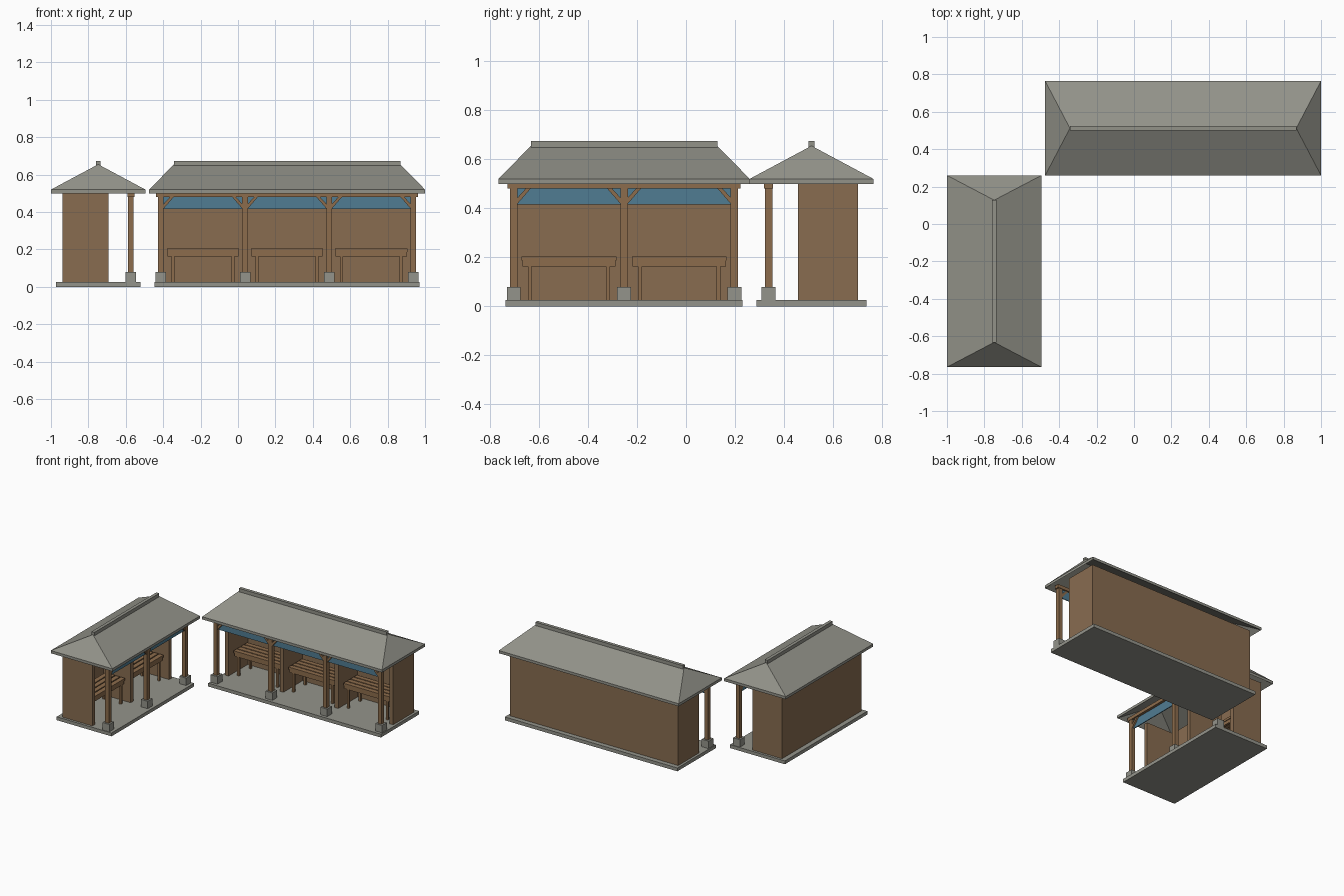
import bpy, bmesh
from mathutils import Matrix, Vector
from math import radians

if "Cube" in bpy.data.objects:
    bpy.data.objects.remove(bpy.data.objects["Cube"])


def mat(name, r, g, b):
    m = bpy.data.materials.new(name)
    lin = [((c / 255 + 0.055) / 1.055) ** 2.4 for c in (r, g, b)]
    m.diffuse_color = (*lin, 1)
    m.use_nodes = True
    m.node_tree.nodes["Principled BSDF"].inputs["Base Color"].default_value = m.diffuse_color
    return m


ROOF = mat("grey roof tile", 146, 146, 137)
STONE = mat("grey stone", 148, 148, 139)
WOOD = mat("brown timber", 140, 108, 76)
WALL = mat("brown wall boards", 136, 108, 80)
BLUE = mat("blue curtain cloth", 80, 124, 146)


def finish(bm, name, material, place):
    bmesh.ops.recalc_face_normals(bm, faces=bm.faces)
    me = bpy.data.meshes.new(name)
    bm.to_mesh(me)
    bm.free()
    me.materials.append(material)
    ob = bpy.data.objects.new(name, me)
    ob.matrix_world = place
    bpy.context.collection.objects.link(ob)


def boxes(name, material, place, spans):
    """One object made of boxes, each (x0, x1, y0, y1, z0, z1)."""
    bm = bmesh.new()
    for x0, x1, y0, y1, z0, z1 in spans:
        m = Matrix.Translation(((x0 + x1) / 2, (y0 + y1) / 2, (z0 + z1) / 2))
        m = m @ Matrix.Diagonal((x1 - x0, y1 - y0, z1 - z0, 1))
        bmesh.ops.create_cube(bm, size=1, matrix=m)
    finish(bm, name, material, place)


def hip_roof(place, hx, hy, ridge):
    """Open-bottomed hipped shell with a vertical eave edge."""
    bm = bmesh.new()
    layers = []
    for dz in (0, -0.02):
        v = [bm.verts.new((sx * hx, sy * hy, 0.52 + dz))
             for sx, sy in ((-1, -1), (1, -1), (1, 1), (-1, 1))]
        v += [bm.verts.new((s * ridge, 0, 0.655 + dz)) for s in (-1, 1)]
        for f in ((0, 1, 5, 4), (1, 2, 5), (2, 3, 4, 5), (3, 0, 4)):
            bm.faces.new([v[i] for i in f])
        layers.append(v)
    a, b = layers
    for i in range(4):
        j = (i + 1) % 4
        bm.faces.new((a[i], a[j], b[j], b[i]))
    finish(bm, "hipped_roof", ROOF, place)


def braces(place, posts):
    """Slanted struts from the posts up to the beam."""
    bm = bmesh.new()
    for i, px in enumerate(posts):
        for s in (-1, 1):
            if (i == 0 and s < 0) or (i == len(posts) - 1 and s > 0):
                continue
            prof = ((0.012, 0.415), (0.012, 0.44), (0.05, 0.482), (0.07, 0.482))
            f = bm.faces.new([bm.verts.new((px + s * x, -0.186, z)) for x, z in prof])
            r = bmesh.ops.extrude_face_region(bm, geom=[f])
            bmesh.ops.translate(bm, vec=Vector((0, 0.022, 0)),
                                verts=[e for e in r["geom"] if isinstance(e, bmesh.types.BMVert)])
    finish(bm, "corner_braces", WOOD, place)


def shelter(place, bays):
    """Open-fronted shelter facing local -y, bays 0.45 wide."""
    h = bays * 0.225
    posts = [-h + 0.45 * i for i in range(bays + 1)]
    mids = [p + 0.225 for p in posts[:-1]]
    boxes("floor_slab", STONE, place, [(-h - 0.033, h + 0.033, -0.225, 0.225, 0, 0.025)])
    boxes("post_bases", STONE, place,
          [(p - 0.028, p + 0.028, -0.203, -0.147, 0.025, 0.08) for p in posts])
    boxes("front_posts", WOOD, place,
          [(p - 0.015, p + 0.015, -0.19, -0.16, 0.08, 0.485) for p in posts])
    boxes("front_beam", WOOD, place, [(-h - 0.025, h + 0.025, -0.193, -0.157, 0.48, 0.505)])
    braces(place, posts)
    boxes("curtains", BLUE, place,
          [(m - 0.21, m + 0.21, -0.174, -0.168, 0.415, 0.48) for m in mids])
    # back wall, end walls and partitions
    boxes("back_wall", WALL, place, [(-h - 0.015, h + 0.015, 0.17, 0.19, 0.025, 0.505)])
    boxes("side_walls", WALL, place,
          [(p - 0.015, p + 0.015, -0.055, 0.17, 0.025, 0.505) for p in posts])
    # slatted benches
    slats, rails, legs = [], [], []
    for m in mids:
        for i in range(4):
            y = -0.02 + 0.042 * i
            slats.append((m - 0.193, m + 0.193, y, y + 0.034, 0.187, 0.204))
        for y in (-0.015, 0.122):
            rails.append((m - 0.19, m + 0.19, y, y + 0.016, 0.163, 0.187))
            for s in (-1, 1):
                x = m + s * 0.16
                legs.append((x - 0.008, x + 0.008, y, y + 0.016, 0.025, 0.165))
                if y < 0:
                    rails.append((x - 0.008, x + 0.008, 0.001, 0.122, 0.165, 0.187))
    boxes("bench_slats", WOOD, place, slats)
    boxes("bench_rails", WOOD, place, rails)
    boxes("bench_legs", WOOD, place, legs)
    # roof
    hip_roof(place, h + 0.0625, 0.2525, h - 0.07)
    boxes("ridge_cap", ROOF, place, [(-h + 0.07, h - 0.07, -0.012, 0.012, 0.645, 0.674)])


shelter(Matrix.Translation((0.2625, 0.512, 0)), 3)
shelter(Matrix.Translation((-0.7475, -0.2525, 0)) @ Matrix.Rotation(radians(90), 4, 'Z'), 2)
